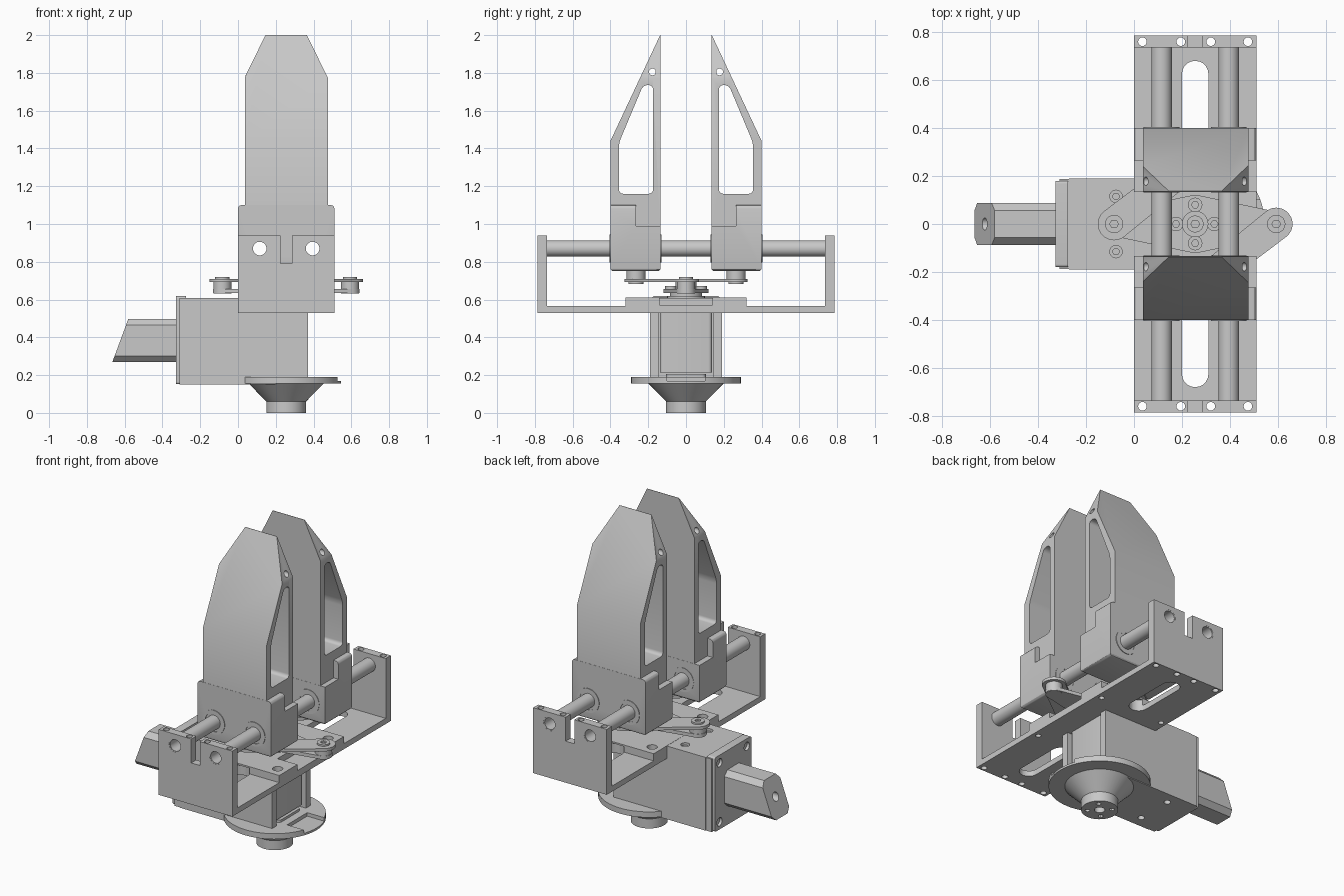
import bpy, bmesh, math
from mathutils import Vector

cube = bpy.data.objects.get("Cube")
if cube:
    bpy.data.objects.remove(cube)

GREY = (0.58, 0.58, 0.58, 1)
grey = bpy.data.materials.new("machined_grey")
grey.use_nodes = True
grey.diffuse_color = GREY
grey.node_tree.nodes["Principled BSDF"].inputs["Base Color"].default_value = GREY

CX = 0.255           # gripper axis
RODS = (0.115, 0.395)
ROD_Z = 0.87


def finish(name, bm):
    bmesh.ops.recalc_face_normals(bm, faces=bm.faces)
    me = bpy.data.meshes.new(name)
    bm.to_mesh(me)
    bm.free()
    me.materials.append(grey)
    ob = bpy.data.objects.new(name, me)
    bpy.context.collection.objects.link(ob)
    return ob


def place(axis, u, v, w):
    return {"x": Vector((w, u, v)), "y": Vector((u, w, v)), "z": Vector((u, v, w))}[axis]


def prism(name, pts, axis, a, b, rnd=0):
    """Flat outline, optionally with rounded corners, extruded along an axis."""
    bm = bmesh.new()
    bm.faces.new([bm.verts.new(place(axis, u, v, a)) for u, v in pts])
    if rnd:
        bmesh.ops.bevel(bm, geom=bm.verts[:], offset=rnd, segments=5, profile=0.5, affect="VERTICES")
    ext = bmesh.ops.extrude_face_region(bm, geom=bm.faces[:])
    moved = [g for g in ext["geom"] if isinstance(g, bmesh.types.BMVert)]
    bmesh.ops.translate(bm, verts=moved, vec=place(axis, 0, 0, b - a))
    return finish(name, bm)


def rect(u0, u1, v0, v1):
    return [(u0, v0), (u1, v0), (u1, v1), (u0, v1)]


def box(name, x0, x1, y0, y1, z0, z1, rnd=0):
    return prism(name, rect(x0, x1, y0, y1), "z", z0, z1, rnd)


def circle(u, v, r, n=32):
    return [(u + r * math.cos(2 * math.pi * i / n), v + r * math.sin(2 * math.pi * i / n)) for i in range(n)]


def cyl(name, u, v, r, a, b, axis="z", n=32):
    return prism(name, circle(u, v, r, n), axis, a, b)


def arm(name, p, rp, q, rq, z0, z1):
    """Tapered bar with round ends."""
    bm = bmesh.new()
    for (x, y), r in ((p, rp), (q, rq)):
        for u, v in circle(x, y, r):
            for z in (z0, z1):
                bm.verts.new((u, v, z))
    bmesh.ops.convex_hull(bm, input=bm.verts[:])
    loose = [v for v in bm.verts if not v.link_faces]
    bmesh.ops.delete(bm, geom=loose, context="VERTS")
    bmesh.ops.dissolve_limit(bm, angle_limit=0.01, verts=bm.verts[:], edges=bm.edges[:])
    return finish(name, bm)


def cut(ob, cutters):
    for cutter in cutters:
        mod = ob.modifiers.new("cut", "BOOLEAN")
        mod.operation, mod.object, mod.solver = "DIFFERENCE", cutter, "EXACT"
    deps = bpy.context.evaluated_depsgraph_get()
    me = bpy.data.meshes.new_from_object(ob.evaluated_get(deps))
    ob.modifiers.clear()
    ob.data = me
    for cutter in cutters:
        bpy.data.objects.remove(cutter)


def rod_cuts():
    return [cyl("cutter", x, ROD_Z, .043, -1, 1, "y") for x in RODS]


# U-shaped frame with raised centre pad
u = [(-.785, .53), (.785, .53), (.785, .94), (.735, .94), (.735, .565), (.32, .565), (.32, .61),
     (-.32, .61), (-.32, .565), (-.735, .565), (-.735, .94), (-.785, .94)]
frame = prism("frame", u, "x", 0, .51)
cuts = rod_cuts()
cuts.append(box("cutter", .225, .285, -1, 1, .79, 1))
cuts.append(box("cutter", CX, .6, -.14, .14, .572, .7))
cuts.append(cyl("cutter", CX, 0, .15, .57, .7))
for s in (1, -1):
    cuts.append(prism("cutter", rect(.2, .31, *sorted((s * .29, s * .68))), "z", .5, .6, .054))
    cuts += [cyl("cutter", x, s * .76, .018, .5, 1, n=16) for x in (.035, .195, .32, .475)]
    cuts += [cyl("cutter", x, s * .25, .03, .58, .7, n=20) for x in (.06, .45)]
    cuts += [cyl("cutter", x, s * .28, .016, .5, .55, n=16) for x in (.035, .475)]
cut(frame, cuts)

# Hollow guide rods
for i, x in enumerate(RODS):
    rod = cyl(f"guide_rod_{i + 1}", x, ROD_Z, .043, -.784, .784, "y")
    cut(rod, [cyl("cutter", x, ROD_Z, .036, -1, 1, "y")])

# Two mirrored fingers, each on a sliding base
for s, side in ((1, "back"), (-1, "front")):
    def flip(pts):
        return [(s * y, z) for y, z in pts]
    finger = prism(side + "_finger", flip([(.135, .95), (.4, .95), (.4, 1.44), (.137, 2), (.135, 2)]),
                   "x", .037, .477)
    window = [(.175, 1.16), (.355, 1.16), (.355, 1.43), (.227, 1.735), (.175, 1.735)]
    y0, y1 = sorted((s * .1, s * .18))
    cuts = [prism("cutter", flip(window), "x", -1, 1, .022),
            cyl("cutter", s * .178, 1.805, .018, -1, 1, "x", 20),
            cyl("cutter", CX, 1.04, .024, y0, y1, "y", 20)]
    for m in (1, -1):
        corner = [(CX + m * dx, z) for dx, z in ((.225, 1.765), (.1, 2.02), (.1, 2.1), (.3, 2.1), (.3, 1.765))]
        cuts.append(prism("cutter", corner, "y", -1, 1))
    cut(finger, cuts)
    base = prism(side + "_finger_base", flip([(.134, .75), (.401, .75), (.401, 1.1), (.265, 1.1),
                                              (.265, .99), (.134, .99)]), "x", 0, .51)
    bm = bmesh.new()
    bm.from_mesh(base.data)
    ends = [e for e in bm.edges if all(v.co.z > 1.05 for v in e.verts)
            and abs(e.verts[0].co.y - e.verts[1].co.y) > .01]
    ends += [e for e in bm.edges if all(v.co.z < .8 for v in e.verts)]
    bmesh.ops.bevel(bm, geom=ends, offset=.018, segments=3, profile=.5, affect="EDGES")
    bm.to_mesh(base.data)
    bm.free()
    cut(base, rod_cuts())
    # Bearing rims around the rods on both finger faces
    for i, x in enumerate(RODS):
        for face, y in (("inner", .131), ("outer", .401)):
            a, b = sorted((s * y, s * (y + .004)))
            rim = cyl(f"{side}_{face}_bearing_{i + 1}", x, ROD_Z, .075, a, b, "y")
            cut(rim, [cyl("cutter", x, ROD_Z, .058, -1, 1, "y")])
    # Link from the horn tip to the finger pivot
    tip, pivot = (CX - s * .338, 0), (CX, s * .265)
    arm(side + "_link", tip, .068, pivot, .06, .692, .71)
    cyl(side + "_tip_boss", *tip, .048, .632, .692)
    tip_screw = cyl(side + "_tip_screw", *tip, .038, .71, .72)
    cut(tip_screw, [cyl("cutter", *tip, .018, .7, .8, n=6)])
    cyl(side + "_pivot_boss", *pivot, .05, .71, .752)
    cyl(side + "_pivot_screw", *pivot, .04, .682, .692)

# Driving horn and hub stack
arm("horn_half_left", (CX, 0), .12, (CX + .338, 0), .05, .634, .655)
arm("horn_half_right", (CX, 0), .12, (CX - .338, 0), .05, .6341, .6551)
cyl("hub_lower", CX, 0, .1, .565, .62)
cyl("hub_middle", CX, 0, .085, .62, .635)
cyl("hub_post", CX, 0, .055, .655, .705)
for i in range(4):
    t = i * math.pi / 2
    x, y = CX + .08 * math.cos(t), .08 * math.sin(t)
    screw = cyl(f"horn_screw_{i + 1}", x, y, .03, .655, .672, n=20)
    cut(screw, [cyl("cutter", x, y, .015, .663, .7, n=6)])
centre_screw = cyl("centre_screw", CX, 0, .035, .705, .715)
cut(centre_screw, [cyl("cutter", CX, 0, .018, .7, .8, n=6)])

# Housing shell, open toward the left, with the actuator inside
housing = box("housing", -.27, .37, -.19, .19, .15, .609)
cuts = [box("cutter", .0, .5, -.145, .145, .19, .54), box("cutter", .2, .5, -.3, .3, .1, .156)]
for y in (.115, -.115):
    cuts.append(cyl("cutter", -.075, y, .026, .57, .7, n=20))
    cuts.append(cyl("cutter", -.15, y, .02, .1, .18, n=16))
cut(housing, cuts)
for side, y in (("back", .115), ("front", -.115)):
    cyl(side + "_housing_screw", -.075, y, .015, .56, .6, n=16)
box("actuator", 0, .355, -.138, .138, .215, .56, .02)
box("actuator_foot", .1, .362, -.105, .105, .185, .205, .02)

# Rear cap with four corner screw holes
cap = prism("rear_cap", rect(-.18, .18, .152, .618), "x", -.327, -.275, .012)
cut(cap, [cyl("cutter", y, z, .026, -.4, -.305, "x", 20) for y in (.135, -.135) for z in (.2, .57)])
box("cap_step", -.31, -.27, -.188, .188, .151, .608)

# Motor with chamfered section and slanted end
section = [(-.087, .3), (-.057, .27), (.057, .27), (.087, .3), (.087, .465), (.057, .497), (-.057, .497), (-.087, .465)]
motor = prism("motor", section, "x", -.665, -.3)
for v in motor.data.vertices:
    if v.co.x < -.6:
        v.co.x += (v.co.z - .27) * .37
cut(motor, [cyl("cutter", 0, .385, .026, -.8, -.55, "x", 24)])

# Round mounting flange with cable notch
flange = cyl("flange", CX, 0, .29, .155, .19, n=64)
cut(flange, [box("cutter", .41, .6, -.1, .1, .168, .3)])

# Conical coupling below the flange
bm = bmesh.new()
bmesh.ops.create_cone(bm, cap_ends=True, segments=48, radius1=.105, radius2=.2, depth=.097)
bmesh.ops.translate(bm, verts=bm.verts, vec=(CX, 0, .1085))
finish("coupling_cone", bm)
foot = cyl("coupling_foot", CX, 0, .105, 0, .062, n=48)
cuts = [cyl("cutter", CX, 0, .03, -.1, .05, n=20)]
for i in range(4):
    t = math.pi / 4 + i * math.pi / 2
    cuts.append(cyl("cutter", CX + .07 * math.cos(t), .07 * math.sin(t), .014, -.1, .04, n=12))
cut(foot, cuts)

# Smooth round surfaces while keeping edges crisp
bpy.ops.object.select_all(action="DESELECT")
for ob in bpy.context.collection.objects:
    if ob.type == "MESH":
        ob.select_set(True)
        bpy.context.view_layer.objects.active = ob
bpy.ops.object.shade_smooth_by_angle(angle=math.radians(30))
